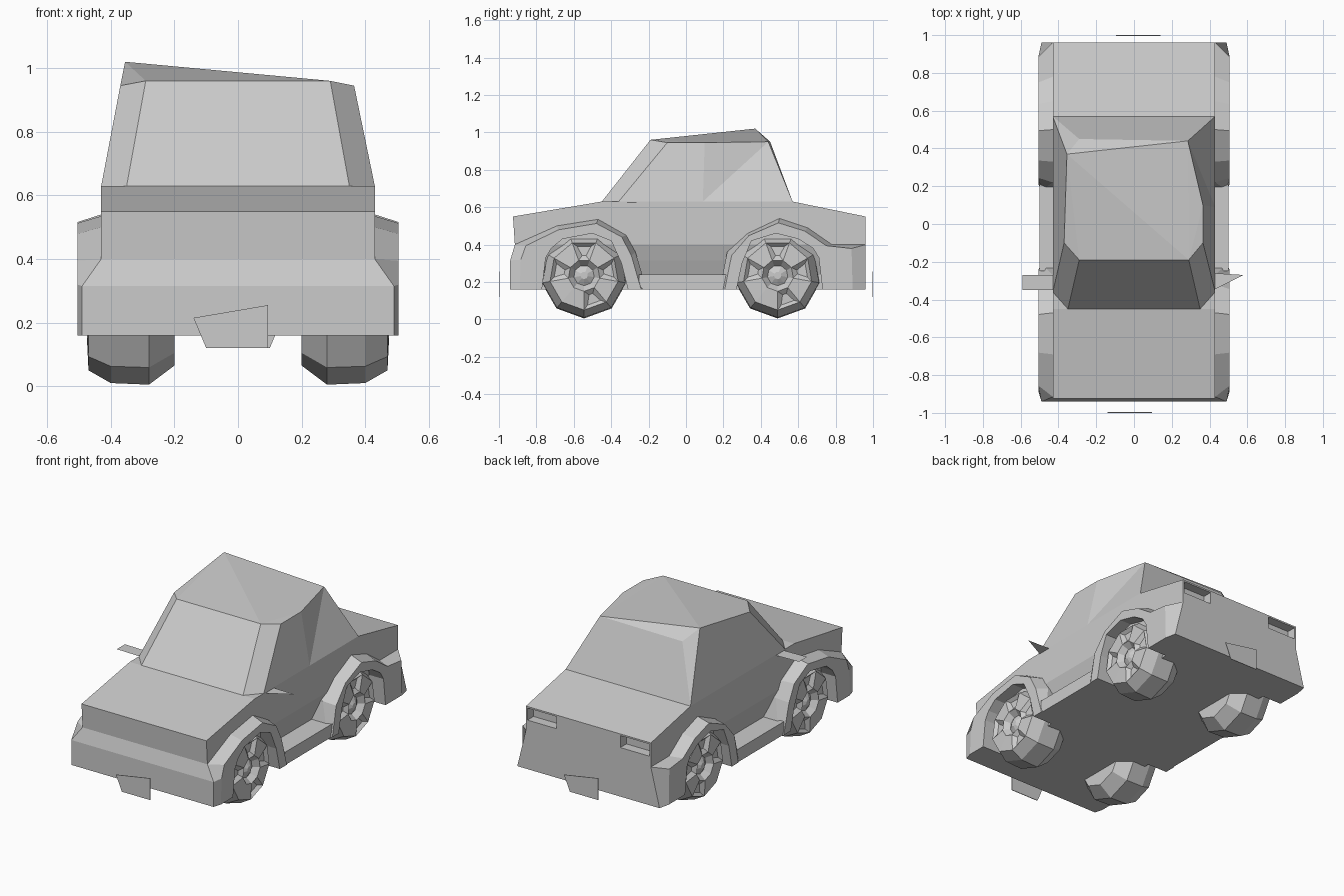
import bpy
import bmesh
from math import cos, sin, tau

old = bpy.data.objects.get("Cube")
if old:
    bpy.data.objects.remove(old)

# One plain colour for the whole car
paint = bpy.data.materials.new("light_grey")
paint.use_nodes = True
GREY = (0.6, 0.6, 0.6, 1)
paint.diffuse_color = GREY
paint.node_tree.nodes["Principled BSDF"].inputs["Base Color"].default_value = GREY


def finish(name, bm):
    bmesh.ops.recalc_face_normals(bm, faces=bm.faces)
    mesh = bpy.data.meshes.new(name)
    bm.to_mesh(mesh)
    bm.free()
    mesh.materials.append(paint)
    obj = bpy.data.objects.new(name, mesh)
    bpy.context.collection.objects.link(obj)
    return obj


def build(name, points, faces):
    bm = bmesh.new()
    verts = [bm.verts.new(p) for p in points]
    for f in faces:
        bm.faces.new([verts[i] for i in f])
    return finish(name, bm)


def loft(name, rings, caps=True):
    """Join equal rings of points with quads and close both ends."""
    n = len(rings[0])
    faces = [(r * n + i, r * n + (i + 1) % n, (r + 1) * n + (i + 1) % n, (r + 1) * n + i)
             for r in range(len(rings) - 1) for i in range(n)]
    if caps:
        last = (len(rings) - 1) * n
        faces += [tuple(range(n)), tuple(range(last, last + n))]
    return build(name, [p for ring in rings for p in ring], faces)


def box(name, x0, x1, y0, y1, z0, z1):
    return loft(name, [[(x0, y0, z), (x1, y0, z), (x1, y1, z), (x0, y1, z)] for z in (z0, z1)])


# Body shell: stacked rectangles, as height, half width, front and back
shell = [(.16, .37, -.94, .96), (.24, .37, -.94, .96), (.315, .4, -.94, .96),
         (.4, .43, -.915, .96), (.55, .43, -.925, .96), (.63, .43, -.45, .57)]
body = loft("body", [[(-w, a, z), (w, a, z), (w, b, z), (-w, b, z)] for z, w, a, b in shell])

# Tail light recesses
for side in (-1, 1):
    x0, x1 = sorted((side * .22, side * .42))
    cutter = box("light_cutter", x0, x1, .9, 1, .465, .54)
    cutter.hide_render = True
    mod = body.modifiers.new("recess", "BOOLEAN")
    mod.operation = "DIFFERENCE"
    mod.solver = "EXACT"
    mod.object = cutter
    bpy.context.view_layer.objects.active = body
    bpy.ops.object.modifier_apply(modifier=mod.name)
    bpy.data.objects.remove(cutter)

# Cabin with slanted pillars and one raised rear roof corner
cabin = {
    "aL": (-.35, -.45, .63), "aR": (.35, -.45, .63), "bL": (-.43, -.36, .63), "bR": (.43, -.36, .63),
    "cL": (-.29, -.19, .96), "cR": (.29, -.19, .96), "dL": (-.37, -.1, .945), "dR": (.365, -.1, .945),
    "eR": (.365, .1, .945), "fR": (.285, .44, .95), "fL": (-.355, .37, 1.02), "hL": (-.29, .45, .95),
    "gL": (-.43, .57, .63), "gR": (.43, .57, .63), "mR": (.43, .09, .63),
}
panels = ["aL aR cR cL", "aR bR dR cR", "bL aL cL dL", "cL cR fL", "cL fL dL", "cR fR fL",
          "cR eR fR", "cR dR eR", "bR mR eR dR", "mR fR eR", "mR gR fR",
          "gR gL hL fR", "fR hL fL", "gL fL hL", "gL bL fL", "bL dL fL"]
keys = list(cabin)
build("cabin", list(cabin.values()), [[keys.index(k) for k in p.split()] for p in panels])

# Fender sections around each arch: outer y, z, arch y, z, outer half width
front_arch = [(-.94, .16, -.77, .16, .49), (-.94, .315, -.75, .33, .49), (-.915, .4, -.72, .38, .43),
              (-.69, .5, -.66, .43, .43), (-.47, .535, -.5, .46, .43), (-.32, .45, -.4, .42, .43),
              (-.27, .36, -.345, .3, .43), (-.21, .16, -.31, .16, .49)]
rear_arch = [(.18, .16, .27, .16, .49), (.22, .36, .3, .3, .43), (.33, .46, .35, .42, .43),
             (.5, .54, .48, .46, .43), (.65, .49, .6, .43, .43), (.78, .4, .68, .38, .43),
             (.96, .4, .71, .33, .43), (.96, .16, .73, .16, .49)]


def fender(name, sections, side):
    rings = []
    for oy, oz, ay, az, w in sections:
        ry, rz = oy + .3 * (ay - oy), oz + .3 * (az - oz)
        profile = [(.36, oy, oz), (w, oy, oz), (.505, ry, rz), (.505, ay, az), (.36, ay, az)]
        rings.append([(side * x, y, z) for x, y, z in profile])
    loft(name, rings)


# Wheel profile: x position and radius, from inner side to hub
tyre = [(.2, .09), (.2, .17), (.28, .23), (.4, .225), (.47, .185), (.475, .085), (.44, .055), (.46, .02)]
SPOKES = 9


def wheel(name, side, cy):
    rings = []
    for x, r in tyre:
        angles = [tau * i / SPOKES - tau / 4 for i in range(SPOKES)]
        rings.append([(side * x, cy + r * cos(a), .235 + r * sin(a)) for a in angles])
    obj = loft(name, rings)
    # Small slots in every other panel of the wheel face
    bm = bmesh.new()
    bm.from_mesh(obj.data)
    bm.faces.ensure_lookup_table()
    slots = [bm.faces[4 * SPOKES + i] for i in range(0, SPOKES - 1, 2)]
    bmesh.ops.inset_individual(bm, faces=slots, thickness=.032, depth=0)
    for f in slots:
        bmesh.ops.translate(bm, verts=f.verts, vec=(-side * .02, 0, 0))
    bm.to_mesh(obj.data)
    bm.free()


for side, label in ((1, "left"), (-1, "right")):
    fender(label + "_front_fender", front_arch, side)
    fender(label + "_rear_fender", rear_arch, side)
    wheel(label + "_front_wheel", side, -.545)
    wheel(label + "_rear_wheel", side, .49)
    x0, x1 = sorted((side * .36, side * .5))
    box(label + "_sill", x0, x1, -.25, .22, .16, .24)

# Thin side mirrors
build("left_mirror", [(.42, -.26, .625), (.42, -.35, .625), (.58, -.27, .628)], [(0, 1, 2)])
build("right_mirror", [(-.42, -.27, .625), (-.59, -.27, .628), (-.59, -.35, .628), (-.42, -.35, .625)],
      [(0, 1, 2, 3)])

# Crooked number plates hung ahead of and behind the bumpers
for end, label in ((1, "front"), (-1, "rear")):
    outline = [(-.14, .215), (-.1, .12), (.095, .12), (.095, .255)]
    loft(label + "_plate", [[(end * x, -end * y, z) for x, z in outline] for y in (.996, 1)])
